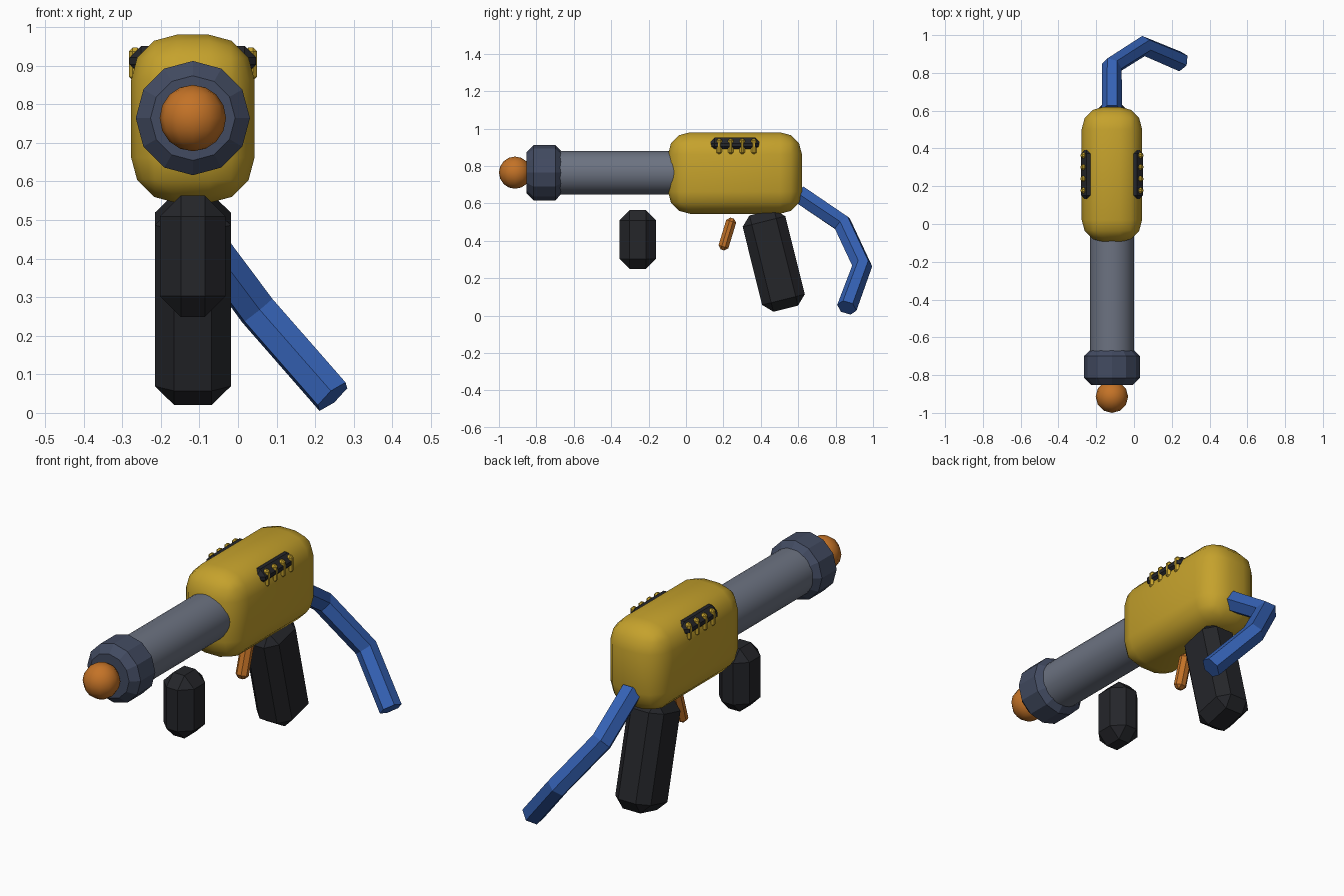
import bpy, math

if "Cube" in bpy.data.objects:
    bpy.data.objects.remove(bpy.data.objects["Cube"])

CX = -0.117      # centre line of the toy
BZ = 0.764       # barrel axis height


def material(name, rgb):
    m = bpy.data.materials.new(name)
    m.diffuse_color = (*rgb, 1)
    m.use_nodes = True
    m.node_tree.nodes["Principled BSDF"].inputs["Base Color"].default_value = m.diffuse_color
    return m


YELLOW = material("yellow", (0.56, 0.36, 0.025))
BLACK = material("black", (0.018, 0.019, 0.023))
STEEL = material("steel", (0.15, 0.17, 0.22))
NAVY = material("navy", (0.055, 0.07, 0.12))
ORANGE = material("orange", (0.55, 0.17, 0.02))
BLUE = material("blue", (0.035, 0.12, 0.46))


def finish(name, mat, bevel=0, segments=1, smooth=None):
    o = bpy.context.object
    o.name = name
    o.data.materials.append(mat)
    if bevel:
        mod = o.modifiers.new("bevel", 'BEVEL')
        mod.width, mod.segments = bevel, segments
        mod.limit_method = 'ANGLE'
        mod.angle_limit = math.radians(40)
        bpy.ops.object.modifier_apply(modifier=mod.name)
    if smooth:
        bpy.ops.object.shade_smooth_by_angle(angle=math.radians(smooth))
    return o


def box(name, mat, loc, size, bevel, segments=1, tilt=0, smooth=None):
    bpy.ops.mesh.primitive_cube_add(size=1, location=loc)
    bpy.context.object.scale = size
    bpy.ops.object.transform_apply(location=False, rotation=False, scale=True)
    o = finish(name, mat, bevel, segments, smooth)
    o.rotation_euler.x = math.radians(tilt)
    return o


def tube(name, mat, y0, y1, r, sides, bevel=0, smooth=None):
    bpy.ops.mesh.primitive_cylinder_add(
        vertices=sides, radius=r, depth=y1 - y0,
        location=(CX, (y0 + y1) / 2, BZ), rotation=(math.pi / 2, 0, 0))
    return finish(name, mat, bevel, 1, smooth)


# Body, barrel, muzzle and tip
box("body", YELLOW, (CX, 0.262, 0.762), (0.32, 0.716, 0.436), 0.118, 3, smooth=60)
tube("barrel", STEEL, -0.68, -0.05, 0.117, 32, smooth=30)
tube("muzzle_ring", NAVY, -0.852, -0.662, 0.148, 12, 0.037)
bpy.ops.mesh.primitive_uv_sphere_add(segments=12, ring_count=8, radius=0.086,
                                     location=(CX, -0.914, BZ))
finish("muzzle_ball", ORANGE, smooth=60)

# Grips and trigger
box("rear_grip", BLACK, (CX, 0.469, 0.294), (0.197, 0.235, 0.53), 0.05, tilt=14)
box("front_grip", BLACK, (CX, -0.258, 0.406), (0.17, 0.195, 0.315), 0.054)
box("trigger", ORANGE, (CX, 0.221, 0.436), (0.06, 0.055, 0.178), 0.018, tilt=-17)

# Side vents with fins, on both sides
for side, label in ((-1, "left"), (1, "right")):
    box(f"vent_{label}", BLACK, (CX + side * 0.124, 0.262, 0.912),
        (0.08, 0.28, 0.078), 0.03)
    for i in range(4):
        box(f"vent_fin_{label}_{i + 1}", YELLOW,
            (CX + side * 0.15, 0.177 + 0.062 * i, 0.904),
            (0.032, 0.03, 0.086), 0.01)

# Bent lever at the back
path = [(CX, 0.60, 0.652), (CX, 0.836, 0.492), (0.05, 0.942, 0.265), (0.245, 0.86, 0.042)]
curve = bpy.data.curves.new("lever", 'CURVE')
curve.dimensions = '3D'
curve.bevel_depth = 0.054
curve.bevel_resolution = 1
curve.use_fill_caps = True
spline = curve.splines.new('POLY')
spline.points.add(len(path) - 1)
for p, co in zip(spline.points, path):
    p.co = (*co, 1)
spline.use_smooth = False
lever = bpy.data.objects.new("lever", curve)
bpy.context.collection.objects.link(lever)
bpy.ops.object.select_all(action='DESELECT')
lever.select_set(True)
bpy.context.view_layer.objects.active = lever
bpy.ops.object.convert(target='MESH')
finish("lever", BLUE)
